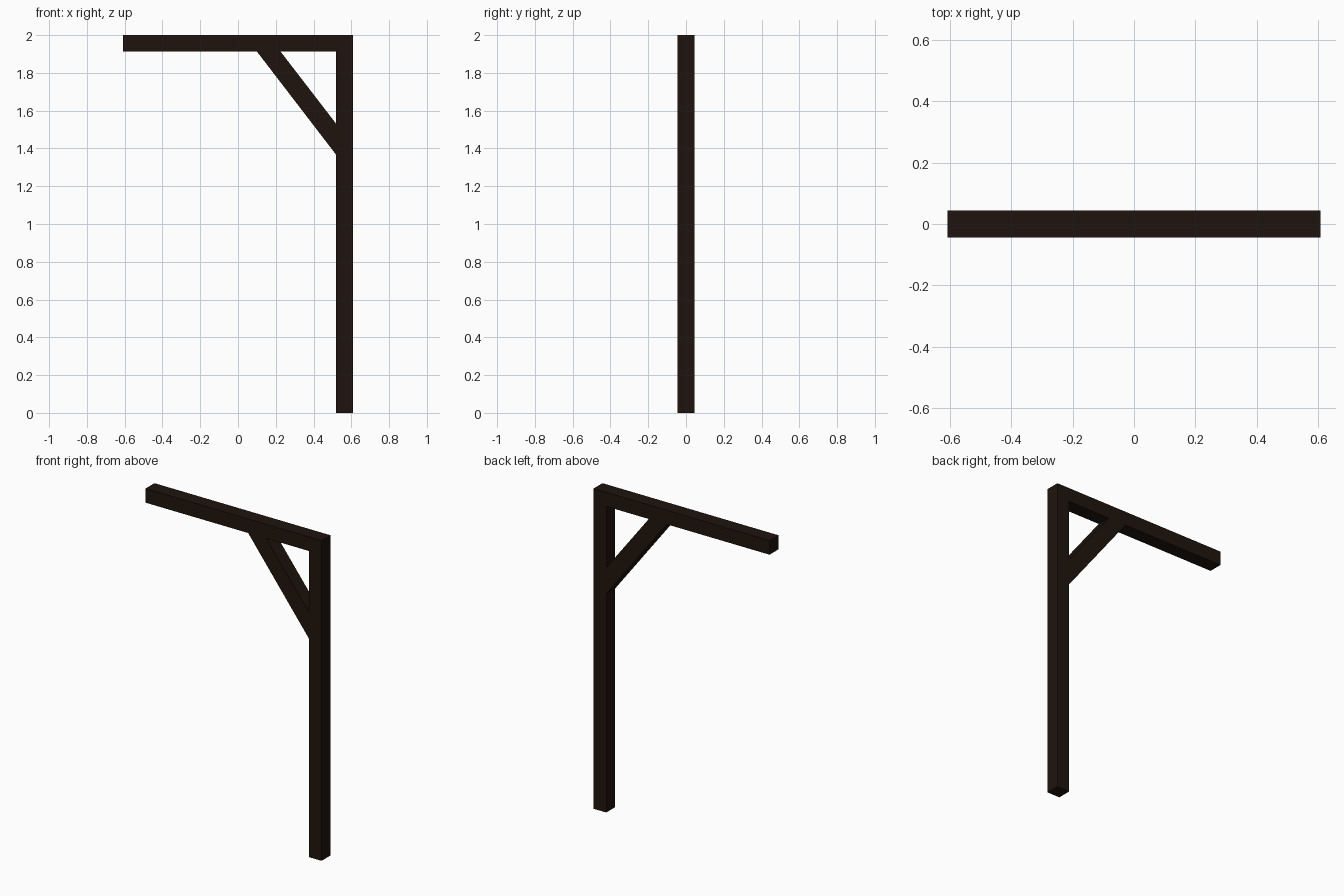
import bpy, bmesh

if "Cube" in bpy.data.objects:
    bpy.data.objects.remove(bpy.data.objects["Cube"])

wood = bpy.data.materials.new("dark_wood")
wood.diffuse_color = (0.014, 0.007, 0.004, 1)
wood.use_nodes = True
wood.node_tree.nodes["Principled BSDF"].inputs["Base Color"].default_value = wood.diffuse_color

HALF = 0.044            # half the timber thickness
LEFT, RIGHT = -0.608, 0.608
INNER = RIGHT - 2 * HALF
UNDER = 2.0 - 2 * HALF


def timber(name, profile):
    """Extrude an x-z outline through the timber thickness."""
    bm = bmesh.new()
    face = bm.faces.new([bm.verts.new((x, -HALF, z)) for x, z in profile])
    ext = bmesh.ops.extrude_face_region(bm, geom=[face])
    verts = [v for v in ext["geom"] if isinstance(v, bmesh.types.BMVert)]
    bmesh.ops.translate(bm, verts=verts, vec=(0, 2 * HALF, 0))
    bmesh.ops.recalc_face_normals(bm, faces=bm.faces)
    mesh = bpy.data.meshes.new(name)
    bm.to_mesh(mesh)
    bm.free()
    mesh.materials.append(wood)
    bpy.context.collection.objects.link(bpy.data.objects.new(name, mesh))


# Upright post, carrying the beam
timber("post", [(INNER, 0), (RIGHT, 0), (RIGHT, UNDER), (INNER, UNDER)])
# Horizontal beam
timber("beam", [(LEFT, UNDER), (RIGHT, UNDER), (RIGHT, 2), (LEFT, 2)])
# Diagonal brace, ends cut flush to post and beam
timber("brace", [(0.101, UNDER), (INNER, 1.366), (INNER, 1.53), (0.226, UNDER)])
